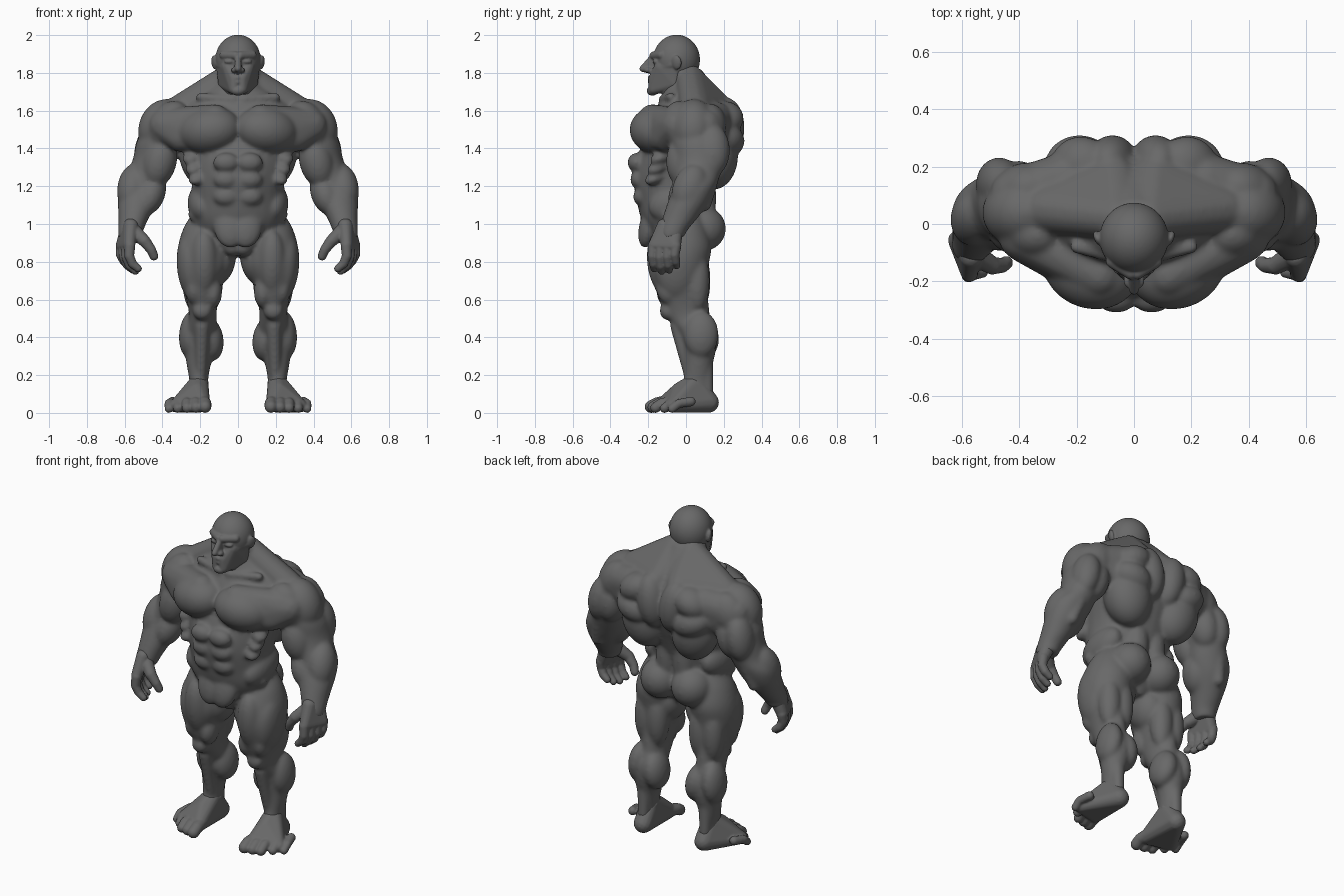
import bpy
import bmesh
import math
from mathutils import Matrix, Vector, Euler

default_cube = bpy.data.objects.get("Cube")
if default_cube:
    bpy.data.objects.remove(default_cube, do_unlink=True)

clay = bpy.data.materials.new("dark_grey_clay")
clay.use_nodes = True
clay.diffuse_color = (0.14, 0.14, 0.14, 1)
for node in clay.node_tree.nodes:
    if node.type == 'BSDF_PRINCIPLED':
        node.inputs["Base Color"].default_value = clay.diffuse_color
        node.inputs["Roughness"].default_value = 0.7

# Evenly spread directions used for the rounded hulls
GOLDEN = math.pi * (3 - math.sqrt(5))
DIRECTIONS = []
for k in range(80):
    height = 1 - (2 * k + 1) / 80
    ring = math.sqrt(1 - height * height)
    DIRECTIONS.append(Vector((ring * math.cos(k * GOLDEN), ring * math.sin(k * GOLDEN), height)))


def blob(bm, at, size, tilt=(0, 0, 0)):
    """Ellipsoid muscle with half sizes and a tilt in degrees."""
    turn = Euler([math.radians(a) for a in tilt]).to_matrix().to_4x4()
    place = Matrix.Translation(at) @ turn @ Matrix.Diagonal((*size, 1))
    bmesh.ops.create_icosphere(bm, subdivisions=4, radius=1, matrix=place)


def hull(bm, *balls):
    """Rounded solid stretched around balls given as x, y, z, radius."""
    verts = [bm.verts.new(Vector((x, y, z)) + d * r) for x, y, z, r in balls for d in DIRECTIONS]
    bmesh.ops.convex_hull(bm, input=verts)
    bmesh.ops.delete(bm, geom=[v for v in verts if v.is_valid and not v.link_faces], context='VERTS')


def chain(bm, *balls):
    """Tapered capsules running from ball to ball."""
    for first, second in zip(balls, balls[1:]):
        hull(bm, first, second)


def loft(bm, rings, sides=32, steps=4):
    """Skin over oval rings given as height, x, front, back, half width."""
    smooth = []
    for i in range(len(rings) - 1):
        knots = (rings[max(i - 1, 0)], rings[i], rings[i + 1], rings[min(i + 2, len(rings) - 1)])
        for s in range(steps):
            t = s / steps
            smooth.append([b + t * ((c - a) + t * ((2 * a - 5 * b + 4 * c - d)
                           + t * (3 * b - a - 3 * c + d))) / 2 for a, b, c, d in zip(*knots)])
    smooth.append(rings[-1])
    loops = []
    for z, x, front, back, half in smooth:
        loop = []
        for k in range(sides):
            angle = math.tau * k / sides
            loop.append(bm.verts.new((x + half * math.cos(angle),
                                      (front + back) / 2 + (back - front) / 2 * math.sin(angle), z)))
        loops.append(loop)
    for low, high in zip(loops, loops[1:]):
        for k in range(sides):
            n = (k + 1) % sides
            bm.faces.new((low[k], low[n], high[n], high[k]))
    bm.faces.new(loops[0][::-1])
    bm.faces.new(loops[-1])


def sculpt(name, bm, voxel, relax):
    """Fuse the overlapping forms into one smooth skin."""
    bmesh.ops.recalc_face_normals(bm, faces=bm.faces[:])
    mesh = bpy.data.meshes.new(name)
    bm.to_mesh(mesh)
    obj = bpy.data.objects.new(name, mesh)
    bpy.context.scene.collection.objects.link(obj)
    fuse = obj.modifiers.new("fuse", 'REMESH')
    fuse.mode = 'VOXEL'
    fuse.voxel_size = voxel
    fuse.use_smooth_shade = True
    soften = obj.modifiers.new("soften", 'SMOOTH')
    soften.factor = 0.5
    soften.iterations = relax
    bpy.context.view_layer.update()
    graph = bpy.context.evaluated_depsgraph_get()
    skin = bpy.data.meshes.new_from_object(obj.evaluated_get(graph))
    obj.modifiers.clear()
    obj.data = skin
    skin.name = name
    skin.materials.clear()
    skin.materials.append(clay)
    skin.polygons.foreach_set("use_smooth", [True] * len(skin.polygons))


def finish_whole(name, bm, voxel, relax):
    copy = bmesh.ops.duplicate(bm, geom=bm.verts[:] + bm.edges[:] + bm.faces[:])["geom"]
    for v in copy:
        if isinstance(v, bmesh.types.BMVert):
            v.co.x = -v.co.x
    sculpt(name, bm, voxel, relax)
    bm.free()


def finish_pair(name, bm, voxel, relax):
    sculpt("left_" + name, bm, voxel, relax)
    bmesh.ops.scale(bm, vec=(-1, 1, 1), verts=bm.verts[:])
    sculpt("right_" + name, bm, voxel, relax)
    bm.free()


# Torso: core mass with the neck
body = bmesh.new()
loft(body, [(.83, 0, -.13, .06, .07), (.92, 0, -.185, .11, .19), (1.02, 0, -.235, .125, .245),
            (1.12, 0, -.26, .135, .243), (1.25, 0, -.28, .18, .25), (1.38, 0, -.25, .23, .285),
            (1.5, 0, -.2, .24, .32), (1.6, 0, -.165, .23, .31), (1.67, 0, -.13, .19, .24),
            (1.74, 0, -.115, .14, .125), (1.82, 0, -.1, .08, .1)])
# Chest, running out to the shoulder, and collar
blob(body, at=(.15, -.155, 1.495), size=(.17, .14, .125), tilt=(0, 8, 18))
hull(body, (.12, -.18, 1.56, .075), (.13, -.2, 1.46, .075), (.3, -.1, 1.46, .08), (.38, -.04, 1.52, .095))
hull(body, (.025, -.128, 1.66, .02), (.2, -.08, 1.672, .024))
# Neck cords and sloping shoulder muscles
hull(body, (.085, -.03, 1.8, .028), (.03, -.1, 1.7, .025))
hull(body, (.055, .02, 1.77, .075), (.3, .05, 1.605, .085), (.07, .16, 1.62, .08))
# Upper back, shoulder blades and flanks
blob(body, at=(.075, .215, 1.51), size=(.085, .095, .16), tilt=(0, 8, 0))
blob(body, at=(.185, .205, 1.56), size=(.11, .1, .085), tilt=(0, 25, 0))
blob(body, at=(.19, .2, 1.44), size=(.125, .11, .09), tilt=(0, -20, 0))
hull(body, (.24, .15, 1.55, .1), (.26, .14, 1.45, .09), (.41, .1, 1.52, .095))
blob(body, at=(.17, .145, 1.36), size=(.14, .13, .18), tilt=(0, 12, 0))
# Lower back, seat and waist
blob(body, at=(.06, .1, 1.14), size=(.065, .06, .2))
blob(body, at=(.105, .085, .975), size=(.118, .126, .12))
blob(body, at=(.19, -.05, 1.11), size=(.077, .15, .1), tilt=(15, 0, 0))
# Ribs and stomach
for row in range(3):
    blob(body, at=(.238 - .015 * row, -.125 - .015 * row, 1.36 - .055 * row),
         size=(.05, .075, .034), tilt=(25, 0, 30))
    blob(body, at=(.062, -.26 + .015 * row, 1.325 - .09 * row), size=(.07, .05, .052))
blob(body, at=(.04, -.19, 1.0), size=(.09, .055, .13), tilt=(-15, 0, 0))
hull(body, (.225, -.1, 1.05, .04), (.03, -.13, .875, .045))

# Arm: core from shoulder to wrist
loft(body, [(1.58, .37, -.06, .16, .08), (1.45, .42, -.07, .2, .11), (1.35, .445, -.06, .21, .11),
            (1.27, .475, -.06, .185, .108), (1.2, .508, -.065, .16, .12), (1.12, .53, -.095, .125, .106),
            (1.03, .553, -.125, .06, .08), (.97, .567, -.14, .01, .068), (.93, .575, -.14, -.01, .06)])
# Shoulder cap in three bands
blob(body, at=(.395, .04, 1.51), size=(.13, .12, .155), tilt=(0, -22, 0))
blob(body, at=(.365, -.03, 1.52), size=(.105, .092, .14), tilt=(0, -30, 15))
blob(body, at=(.385, .12, 1.51), size=(.105, .092, .135), tilt=(0, -30, -15))
# Upper arm front and back
blob(body, at=(.415, -.015, 1.33), size=(.09, .09, .14), tilt=(0, -15, 0))
blob(body, at=(.47, .14, 1.39), size=(.078, .092, .14), tilt=(0, -10, 0))
blob(body, at=(.4, .13, 1.38), size=(.08, .09, .13), tilt=(0, -12, 0))
# Elbow and forearm
hull(body, (.505, .13, 1.22, .04), (.535, .1, 1.1, .034))
blob(body, at=(.557, .02, 1.19), size=(.082, .09, .135), tilt=(-20, -8, 0))
blob(body, at=(.46, -.005, 1.16), size=(.074, .084, .12), tilt=(-20, -20, 0))

# Leg: core from hip to ankle
loft(body, [(1.05, .165, -.09, .08, .08), (.98, .17, -.14, .11, .118), (.88, .18, -.175, .135, .138),
            (.78, .185, -.19, .12, .137), (.68, .19, -.17, .11, .106), (.58, .188, -.135, .12, .08),
            (.5, .187, -.095, .13, .074), (.42, .195, -.035, .16, .09), (.34, .2, -.015, .16, .084),
            (.25, .208, -.008, .14, .063), (.17, .208, -.015, .13, .05), (.1, .21, -.04, .13, .05)])
# Thigh muscles
blob(body, at=(.248, -.05, .77), size=(.075, .115, .18), tilt=(0, 6, 0))
blob(body, at=(.18, -.12, .79), size=(.078, .085, .18), tilt=(8, 0, 0))
blob(body, at=(.132, -.09, .64), size=(.048, .066, .085))
blob(body, at=(.232, -.09, .66), size=(.048, .066, .085))
blob(body, at=(.105, -.02, .8), size=(.09, .115, .13), tilt=(0, -15, 0))
blob(body, at=(.145, .065, .7), size=(.066, .065, .17))
blob(body, at=(.23, .06, .7), size=(.065, .065, .17))
# Knee, shin and calf
blob(body, at=(.188, -.095, .54), size=(.052, .045, .05))
hull(body, (.19, -.045, .46, .04), (.197, .018, .2, .03))
blob(body, at=(.145, .08, .39), size=(.068, .095, .115), tilt=(0, 8, 0))
blob(body, at=(.25, .08, .415), size=(.062, .092, .125), tilt=(0, -5, 0))
hull(body, (.21, .1, .3, .045), (.21, .115, .1, .032))
finish_whole("body", body, voxel=.01, relax=11)

# Head: skull, jaw and cheeks
head = bmesh.new()
blob(head, at=(0, -.05, 1.87), size=(.12, .124, .132))
hull(head, (.02, -.17, 1.715, .03), (.07, -.06, 1.745, .036), (.085, -.06, 1.85, .032),
     (.05, -.13, 1.83, .038), (.02, -.165, 1.77, .034))
blob(head, at=(0, -.178, 1.705), size=(.038, .03, .026))
hull(head, (.055, -.145, 1.828, .024), (.095, -.07, 1.845, .025))
# Brow, nose, eyelids and lips
hull(head, (.012, -.172, 1.892, .022), (.075, -.13, 1.895, .024))
hull(head, (0, -.18, 1.88, .016), (0, -.23, 1.822, .017), (0, -.18, 1.815, .022))
blob(head, at=(.02, -.2, 1.815), size=(.016, .022, .015))
blob(head, at=(.045, -.157, 1.86), size=(.028, .02, .014))
hull(head, (0, -.192, 1.774, .012), (.035, -.172, 1.767, .01))
hull(head, (0, -.19, 1.752, .013), (.03, -.173, 1.758, .01))
# Ear and throat
blob(head, at=(.124, -.05, 1.855), size=(.014, .028, .038), tilt=(0, 8, -25))
hull(head, (.03, -.08, 1.7, .05), (.02, -.04, 1.78, .07))
finish_whole("head", head, voxel=.005, relax=5)

# Hand: palm, curled fingers and thumb
hand = bmesh.new()
hull(hand, (.567, -.115, .99, .04), (.575, -.055, .99, .045), (.575, -.168, .89, .031), (.615, -.06, .885, .033))
for finger, reach in enumerate((.9, 1, .95, .78)):
    t = finger / 3
    x, y = .573 + .045 * t, -.172 + .118 * t
    chain(hand, (x, y, .885, .03), (x + .003, y - .006, .885 - .06 * reach, .026),
          (x - .014, y, .885 - .105 * reach, .024), (x - .045, y + .004, .885 - .135 * reach, .02))
chain(hand, (.55, -.11, .96, .04), (.495, -.145, .91, .032), (.46, -.145, .865, .026), (.445, -.135, .83, .024))
finish_pair("hand", hand, voxel=.005, relax=5)

# Foot: heel, instep, ankle bones and toes
foot = bmesh.new()
hull(foot, (.207, .12, .055, .055), (.207, .05, .16, .05), (.215, -.03, .12, .045),
     (.19, -.11, .052, .042), (.33, -.07, .037, .035))
hull(foot, (.172, .06, .16, .018), (.245, .065, .145, .018))
for toe in range(5):
    x, thick = .174 + .048 * toe, .038 - .003 * toe
    tip = -.186 + .012 * toe + .004 * toe * toe * (toe > 2)
    chain(foot, (x + .012 - .008 * toe, tip + .1, .06, thick), (x, tip + .035, .05, thick * .9),
          (x, tip, thick * .85, thick * .88))
finish_pair("foot", foot, voxel=.006, relax=5)
